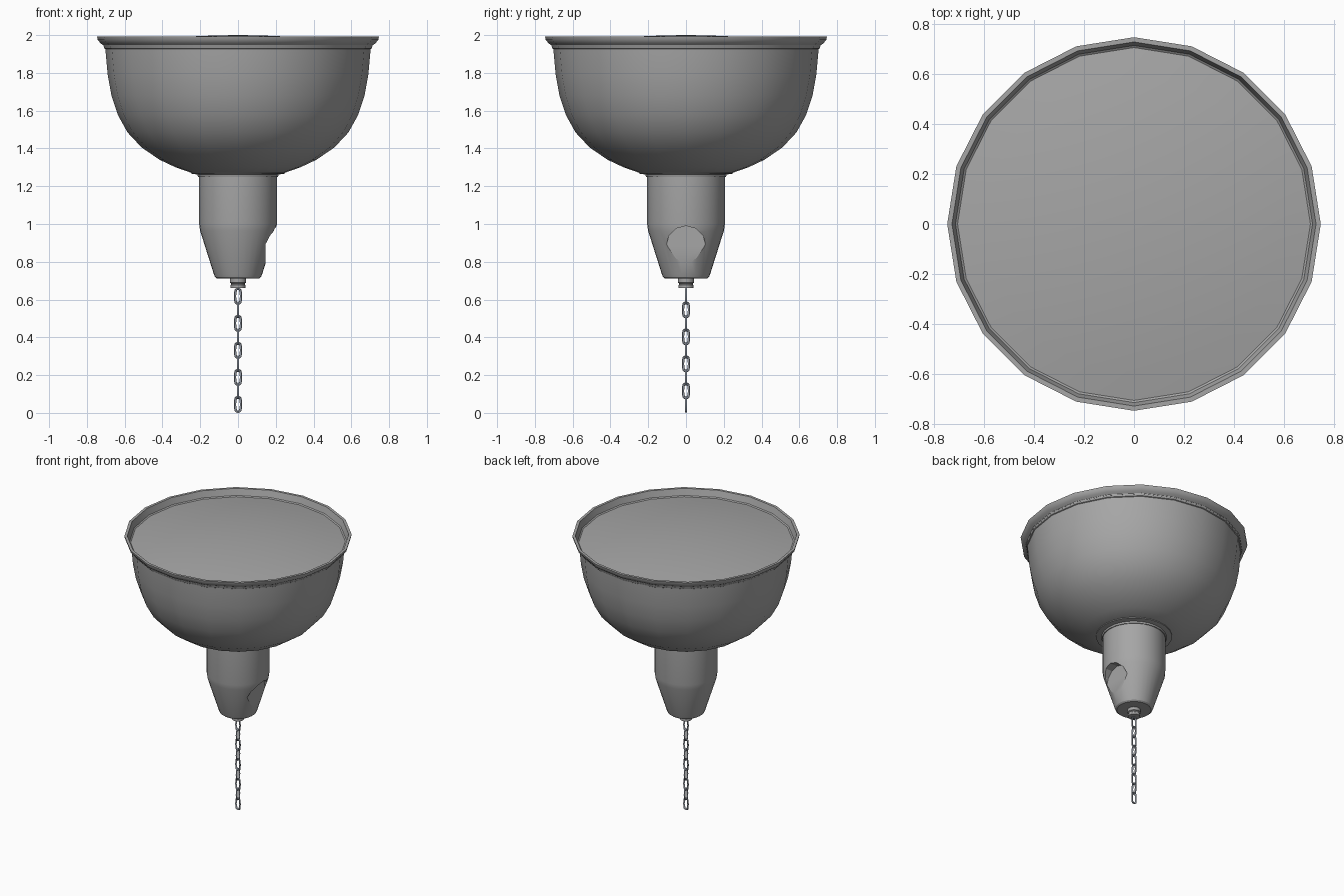
import bpy
import bmesh
from math import sin, cos, pi, radians
from mathutils import Matrix

cube = bpy.data.objects.get("Cube")
if cube:
    bpy.data.objects.remove(cube, do_unlink=True)


def make_material(name, color):
    mat = bpy.data.materials.new(name)
    mat.use_nodes = True
    mat.diffuse_color = color
    mat.node_tree.nodes["Principled BSDF"].inputs["Base Color"].default_value = color
    return mat


grey = make_material("painted grey", (0.38, 0.38, 0.38, 1))
steel = make_material("chain steel", (0.30, 0.33, 0.38, 1))


def add_object(name, bm, mat):
    bmesh.ops.recalc_face_normals(bm, faces=bm.faces[:])
    mesh = bpy.data.meshes.new(name)
    bm.to_mesh(mesh)
    bm.free()
    mesh.materials.append(mat)
    obj = bpy.data.objects.new(name, mesh)
    bpy.context.collection.objects.link(obj)
    return obj


def select(obj):
    bpy.ops.object.select_all(action="DESELECT")
    obj.select_set(True)
    bpy.context.view_layer.objects.active = obj


def smooth(obj, angle=32):
    select(obj)
    bpy.ops.object.shade_smooth_by_angle(angle=radians(angle))


def lathe(name, profile, sides, mat=grey):
    """Spin (radius, height) points about z; a zero radius closes to a point."""
    bm = bmesh.new()
    rings = []
    for r, z in profile:
        count = sides if r > 0 else 1
        rings.append([bm.verts.new((r * cos(2 * pi * i / sides),
                                    r * sin(2 * pi * i / sides), z))
                      for i in range(count)])
    for a, b in zip(rings, rings[1:]):
        for i in range(sides):
            j = (i + 1) % sides
            corners = [a[i % len(a)], a[j % len(a)], b[j % len(b)], b[i % len(b)]]
            bm.faces.new(list(dict.fromkeys(corners)))
    return add_object(name, bm, mat)


# Bowl with flared rim and its inner lip
bowl = lathe("bowl_shade", [
    (0, 1.27), (0.25, 1.272), (0.33, 1.30), (0.415, 1.34), (0.51, 1.405),
    (0.585, 1.485), (0.635, 1.575), (0.67, 1.68), (0.69, 1.79), (0.70, 1.90),
    (0.703, 1.94), (0.728, 1.957), (0.743, 1.975), (0.746, 1.992),
    (0.727, 1.992), (0.708, 1.93), (0.69, 1.92)], 20)
smooth(bowl)

# Shallow domed lens closing the bowl
steps = 6
lens = lathe("domed_lens", [(0.712 * i / steps, 2.0 - 0.06 * (i / steps) ** 2)
                            for i in range(steps + 1)], 20)
smooth(lens)

# Flange and collar where the neck meets the bowl
flange = lathe("neck_flange", [(0, 1.278), (0.25, 1.278), (0.25, 1.267),
                               (0.215, 1.262), (0.212, 1.25), (0, 1.25)], 24)
smooth(flange)

# Neck housing: straight above, tapered below
neck = lathe("neck_housing", [
    (0, 1.265), (0.206, 1.265), (0.206, 1.0), (0.201, 0.965), (0.128, 0.735),
    (0.122, 0.72), (0.112, 0.712), (0, 0.712)], 32)

# Round flat-bottomed recess on the left side of the neck
bm = bmesh.new()
bmesh.ops.create_cone(bm, cap_ends=True, segments=12, radius1=0.105, radius2=0.105,
                      depth=0.2, matrix=Matrix.Translation((0.245, 0, 0.885))
                      @ Matrix.Rotation(pi / 2, 4, "Y"))
cutter = add_object("recess_cutter", bm, grey)
cutter.hide_render = True
cut = neck.modifiers.new("recess", "BOOLEAN")
cut.operation = "DIFFERENCE"
cut.solver = "EXACT"
cut.object = cutter
select(neck)
bpy.ops.object.modifier_apply(modifier=cut.name)
bpy.data.objects.remove(cutter, do_unlink=True)
smooth(neck, 22)

# Stepped chain outlet
outlet = lathe("chain_outlet", [
    (0, 0.72), (0.043, 0.72), (0.043, 0.69), (0.036, 0.686), (0.036, 0.68),
    (0.04, 0.676), (0.04, 0.66), (0, 0.66)], 16)
smooth(outlet)

# Pull chain: stretched rings, each turned a quarter from the last
for k in range(9):
    bpy.ops.mesh.primitive_torus_add(major_segments=12, minor_segments=6,
                                     major_radius=0.0165, minor_radius=0.0055)
    link = bpy.context.object
    link.name = f"chain_link_{k + 1}"
    for v in link.data.vertices:
        if abs(v.co.y) > 0.006:
            v.co.y += 0.023 if v.co.y > 0 else -0.023
    link.data.transform(Matrix.Rotation(k * pi / 2, 4, "Z") @ Matrix.Rotation(pi / 2, 4, "X"))
    link.location = (0, 0, 0.617 - 0.0715 * k)
    link.data.materials.append(steel)
    smooth(link, 60)
